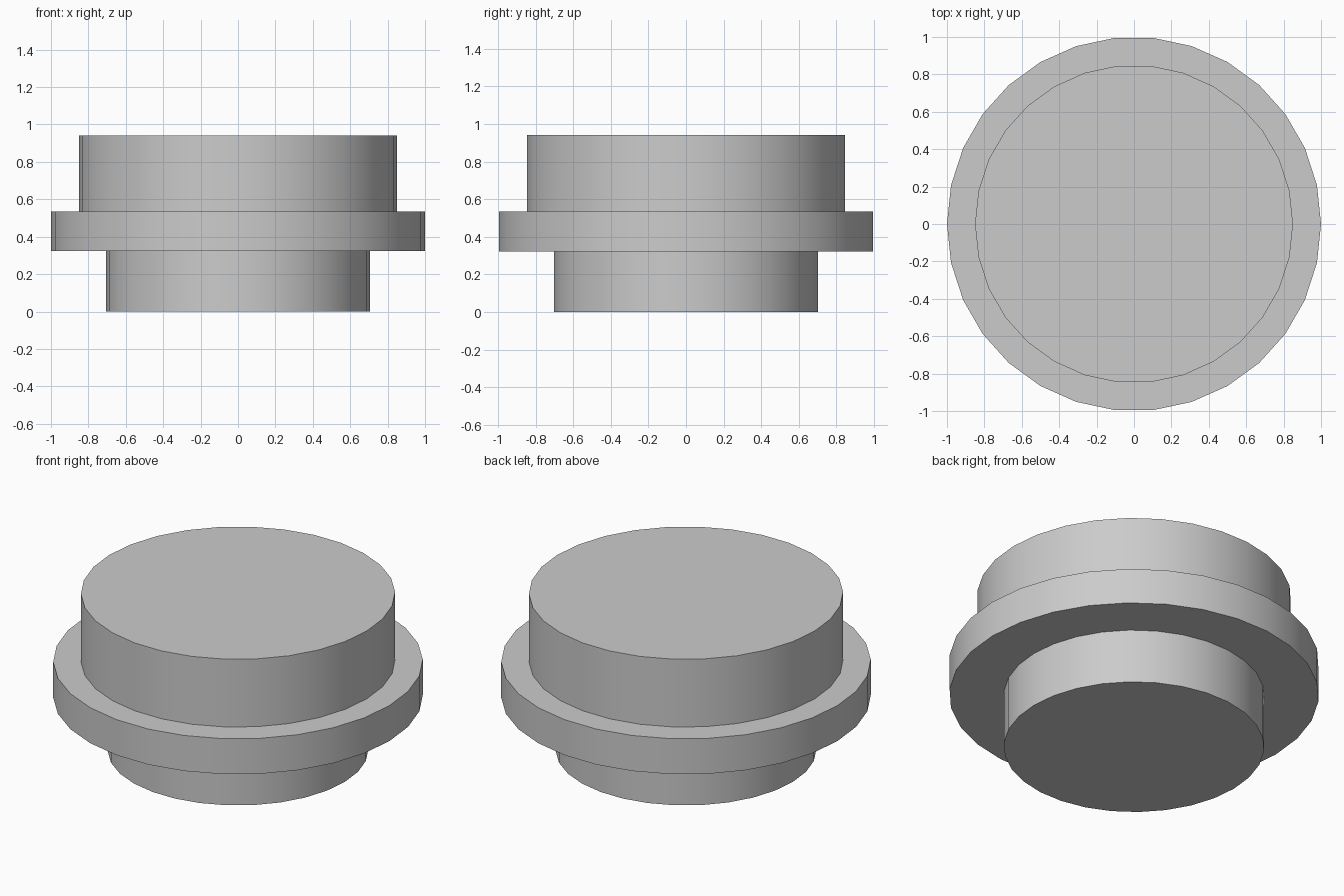
import bpy
import bmesh
from math import cos, sin, tau, radians

SIDES = 30

cube = bpy.data.objects.get("Cube")
if cube:
    bpy.data.objects.remove(cube, do_unlink=True)

# Plain grey material
grey = bpy.data.materials.new("light_grey")
grey.use_nodes = True
colour = (0.6, 0.6, 0.6, 1)
grey.diffuse_color = colour
grey.node_tree.nodes["Principled BSDF"].inputs["Base Color"].default_value = colour

# Stepped outline (radius, height): narrow base, wide flange, upper drum
base_r, flange_r, drum_r = 0.705, 1.0, 0.85
flange_bottom, flange_top, drum_top = 0.323, 0.535, 0.94
profile = [
    (base_r, 0), (base_r, flange_bottom),
    (flange_r, flange_bottom), (flange_r, flange_top),
    (drum_r, flange_top), (drum_r, drum_top),
]

# Turn the outline into one closed body with flat caps
bm = bmesh.new()
rings = [
    [bm.verts.new((r * cos(tau * i / SIDES), r * sin(tau * i / SIDES), z))
     for i in range(SIDES)]
    for r, z in profile
]
for lower, upper in zip(rings, rings[1:]):
    for i in range(SIDES):
        j = (i + 1) % SIDES
        bm.faces.new((lower[i], lower[j], upper[j], upper[i]))
bm.faces.new(reversed(rings[0]))
bm.faces.new(rings[-1])
bmesh.ops.recalc_face_normals(bm, faces=bm.faces)

mesh = bpy.data.meshes.new("stepped_round_body")
bm.to_mesh(mesh)
bm.free()
mesh.materials.append(grey)
body = bpy.data.objects.new("stepped_round_body", mesh)
bpy.context.collection.objects.link(body)

# Smooth walls, crisp rims
bpy.ops.object.select_all(action="DESELECT")
body.select_set(True)
bpy.context.view_layer.objects.active = body
bpy.ops.object.shade_smooth_by_angle(angle=radians(30))
